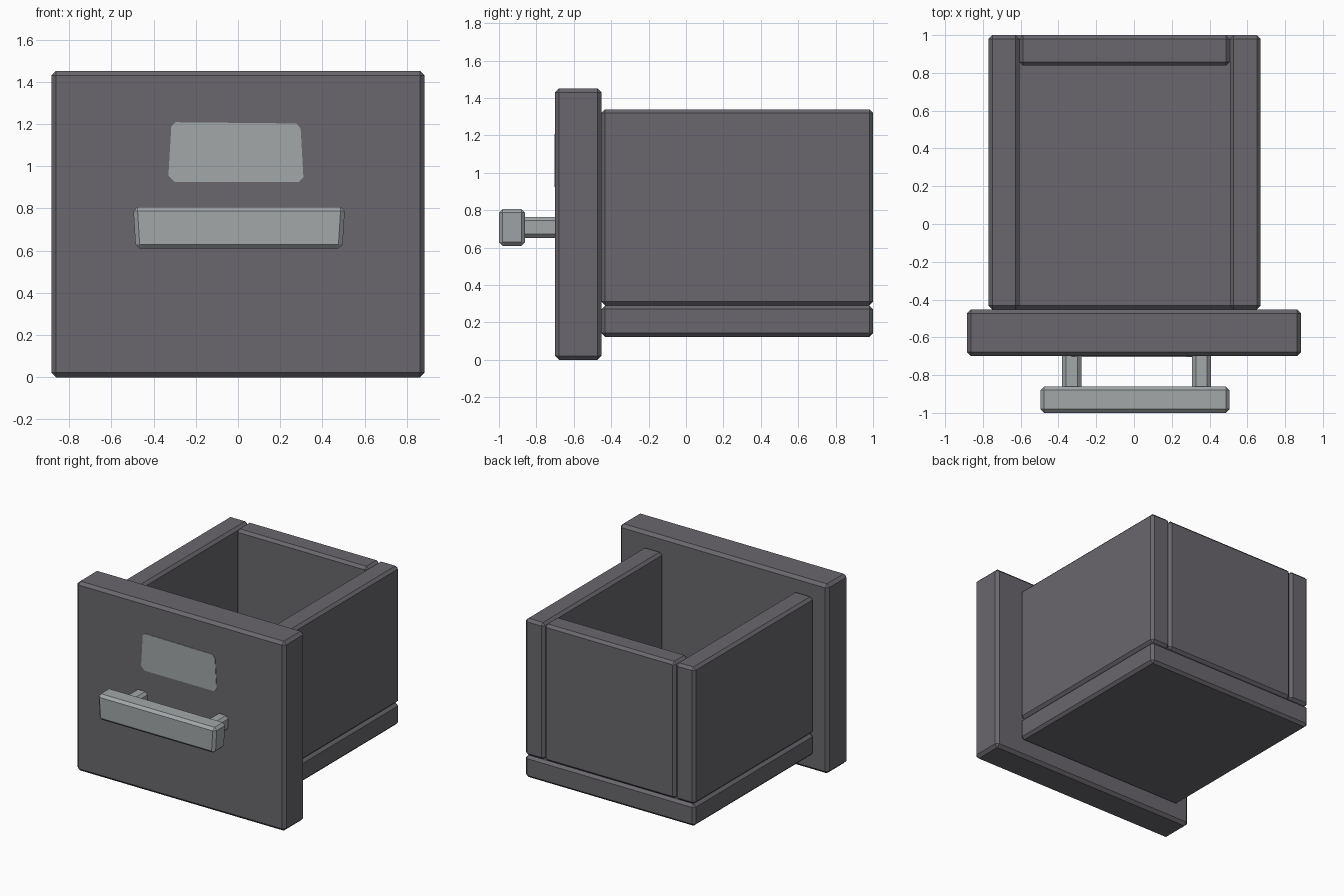
import bpy, bmesh

if "Cube" in bpy.data.objects:
    bpy.data.objects.remove(bpy.data.objects["Cube"])


def material(name, rgb):
    m = bpy.data.materials.new(name)
    m.diffuse_color = (*rgb, 1.0)
    m.use_nodes = True
    m.node_tree.nodes["Principled BSDF"].inputs["Base Color"].default_value = m.diffuse_color
    return m


dark = material("dark_grey", (0.144, 0.136, 0.153))
metal = material("light_metal", (0.366, 0.386, 0.397))


def finish(name, bm, mat):
    bmesh.ops.recalc_face_normals(bm, faces=bm.faces[:])
    me = bpy.data.meshes.new(name)
    bm.to_mesh(me)
    bm.free()
    me.materials.append(mat)
    ob = bpy.data.objects.new(name, me)
    bpy.context.collection.objects.link(ob)
    return ob


def board(name, x, y, z, mat=dark, bevel=0.02, taper=0.0):
    """Chamfered box given by its ranges; taper pulls in the lower ends."""
    bm = bmesh.new()
    bmesh.ops.create_cube(bm, size=1)
    for v in bm.verts:
        low = v.co.z < 0
        side = 1 if v.co.x > 0 else -1
        v.co = [r[c > 0] for r, c in zip((x, y, z), v.co)]
        if low:
            v.co.x -= side * taper
    bmesh.ops.bevel(bm, geom=bm.edges[:], offset=bevel, offset_type='OFFSET',
                    segments=1, profile=0.5, affect='EDGES')
    return finish(name, bm, mat)


# Drawer box
board("front_panel", (-0.885, 0.885), (-0.70, -0.452), (0, 1.452), bevel=0.022)
board("left_side", (-0.77, -0.607), (-0.452, 1.0), (0.291, 1.34))
board("right_side", (0.507, 0.67), (-0.452, 1.0), (0.291, 1.34))
board("back_panel", (-0.607, 0.507), (0.838, 1.0), (0.291, 1.34))
board("bottom_panel", (-0.77, 0.67), (-0.452, 1.0), (0.123, 0.291))

# Handle bar and its two posts
board("handle_bar", (-0.497, 0.507), (-1.0, -0.86), (0.61, 0.807), metal, 0.02, 0.012)
for name, x in (("left_post", (-0.38, -0.278)), ("right_post", (0.308, 0.407))):
    board(name, x, (-0.885, -0.675), (0.652, 0.764), metal, 0.02)

# Label plate, flush on the front panel
outline = [(-0.30, 0.925), (0.288, 0.925), (0.31, 0.947), (0.297, 1.178),
           (0.277, 1.203), (-0.297, 1.209), (-0.316, 1.19), (-0.33, 0.955)]
bm = bmesh.new()
face = bm.faces.new([bm.verts.new((x, -0.698, z)) for x, z in outline])
ext = bmesh.ops.extrude_face_region(bm, geom=[face])
for v in ext["geom"]:
    if isinstance(v, bmesh.types.BMVert):
        v.co.y = -0.703
finish("label_plate", bm, metal)
